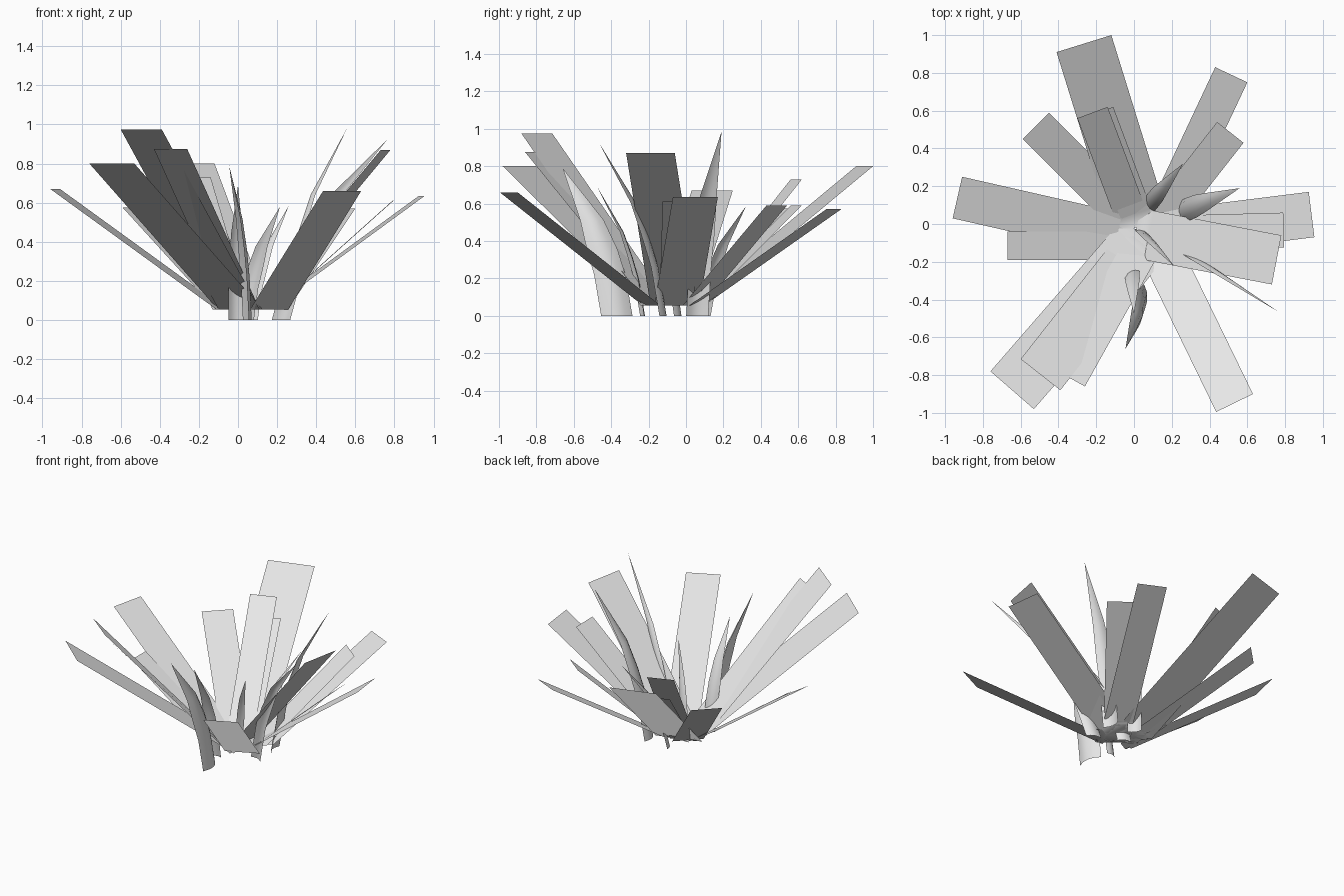
import bpy
import math
from mathutils import Vector

cube = bpy.data.objects.get("Cube")
if cube:
    bpy.data.objects.remove(cube)

# Single pale grey for the whole plant
grey = bpy.data.materials.new("pale_grey")
grey.use_nodes = True
grey.diffuse_color = (0.8, 0.8, 0.8, 1)
grey.node_tree.nodes["Principled BSDF"].inputs["Base Color"].default_value = (0.8, 0.8, 0.8, 1)

UP = Vector((0, 0, 1))
CROWN = 0.055


def add_mesh(name, verts, faces):
    mesh = bpy.data.meshes.new(name)
    mesh.from_pydata(verts, [], faces)
    mesh.materials.append(grey)
    for poly in mesh.polygons:
        poly.use_smooth = True
    obj = bpy.data.objects.new(name, mesh)
    bpy.context.collection.objects.link(obj)
    return mesh


def flat_blade(name, left, right, top, reach):
    """Rectangle sloping down to the crown, ending in a short level foot."""
    a, b = Vector(left), Vector(right)
    inward = (b - a).orthogonal().normalized()
    if inward.dot(a + b) > 0:
        inward = -inward
    c, d = b + inward * reach, a + inward * reach
    foot = (c + d) / 2 + inward * 0.07
    e, f = foot + (c - d) * 0.25, foot - (c - d) * 0.25
    verts = [(*a, top), (*b, top)] + [(*p, CROWN) for p in (c, d, e, f)]
    # Wind the faces so that they look upward
    faces = [(0, 1, 2, 3), (3, 2, 4, 5)]
    if (b - a).cross(c - b) < 0:
        faces = [face[::-1] for face in faces]
    mesh = add_mesh(name, verts, faces)
    # Soft foliage normals, leaning toward the sky
    lean = (mesh.polygons[0].normal + UP * 0.5).normalized()
    mesh.normals_split_custom_set_from_vertices([lean] * 4 + [UP] * 2)


def curved_leaf(name, base, tip, height, width, across):
    """Upright tapering leaf with a cupped cross-section and a bent tip."""
    base, tip = Vector(base), Vector(tip)
    side = Vector((math.cos(math.radians(across)), math.sin(math.radians(across))))
    normal = Vector((-side.y, side.x))
    if normal.dot(tip - base) < 0:
        normal = -normal
    # height fraction, outward fraction, width fraction
    levels = [(0, 0, 1), (0.28, 0.13, 1), (0.45, 0.27, 0.98), (0.65, 0.46, 0.75)]
    columns = (-1, -0.5, 0, 0.5, 1)
    n = len(columns)
    verts, faces = [], []
    for up, out, wide in levels:
        centre = base.lerp(tip, out)
        for u in columns:
            p = centre + side * (u * wide * width / 2) - normal * ((1 - u * u) * wide * width * 0.18)
            verts.append((p.x, p.y, up * height))
    verts.append((tip.x, tip.y, height))
    point = len(verts) - 1
    for row in range(len(levels) - 1):
        for i in range(n - 1):
            k = row * n + i
            faces.append((k, k + 1, k + n + 1, k + n))
    last = point - n
    faces += [(last + i, last + i + 1, point) for i in range(n - 1)]
    add_mesh(name, verts, faces)


# Outer flat blades: two outer corners, top height, reach toward the crown
blades = {
    "front_right_tall": ((-0.60, -0.715), (-0.39, -0.88), 0.975, 0.81),
    "front_right_long": ((-0.76, -0.78), (-0.53, -0.98), 0.80, 1.0),
    "front_right_inner": ((-0.43, -0.765), (-0.26, -0.86), 0.875, 0.76),
    "front_left": ((0.435, -0.995), (0.63, -0.90), 0.66, 0.85),
    "left_tall": ((0.78, -0.06), (0.73, -0.32), 0.87, 0.69),
    "left_long": ((0.925, 0.17), (0.955, -0.07), 0.635, 0.80),
    "left_low": ((0.79, 0.06), (0.795, -0.125), 0.61, 0.62),
    "back_left_long": ((0.43, 0.83), (0.60, 0.75), 0.57, 0.81),
    "back_left_short": ((0.44, 0.54), (0.58, 0.43), 0.59, 0.57),
    "back_long": ((-0.41, 0.91), (-0.12, 1.0), 0.80, 0.94),
    "back_upper": ((-0.30, 0.56), (-0.14, 0.62), 0.73, 0.57),
    "back_lower": ((-0.27, 0.56), (-0.11, 0.62), 0.59, 0.57),
    "back_right": ((-0.59, 0.45), (-0.45, 0.59), 0.575, 0.67),
    "right_long": ((-0.96, 0.03), (-0.91, 0.25), 0.67, 0.87),
    "right_short": ((-0.67, -0.04), (-0.67, -0.19), 0.47, 0.58),
}
for name, (left, right, top, reach) in blades.items():
    flat_blade(name + "_blade", left, right, top, reach)

# Inner curved leaves: base, tip, height, width, angle of the broad side
leaves = {
    "left_tall": ((0.24, 0.06), (0.56, 0.19), 0.985, 0.12, 100),
    "front_left_tall": ((0.22, -0.125), (0.765, -0.465), 0.925, 0.10, -20),
    "front_broad": ((0.04, -0.37), (-0.045, -0.66), 0.79, 0.17, 100),
    "front_narrow": ((-0.01, -0.235), (0.0, -0.475), 0.69, 0.08, 15),
    "centre_front": ((0.04, -0.045), (0.215, -0.225), 0.58, 0.09, -25),
    "centre_back": ((0.075, 0.095), (0.26, 0.32), 0.585, 0.09, 125),
}
for name, spec in leaves.items():
    curved_leaf(name + "_leaf", *spec)
